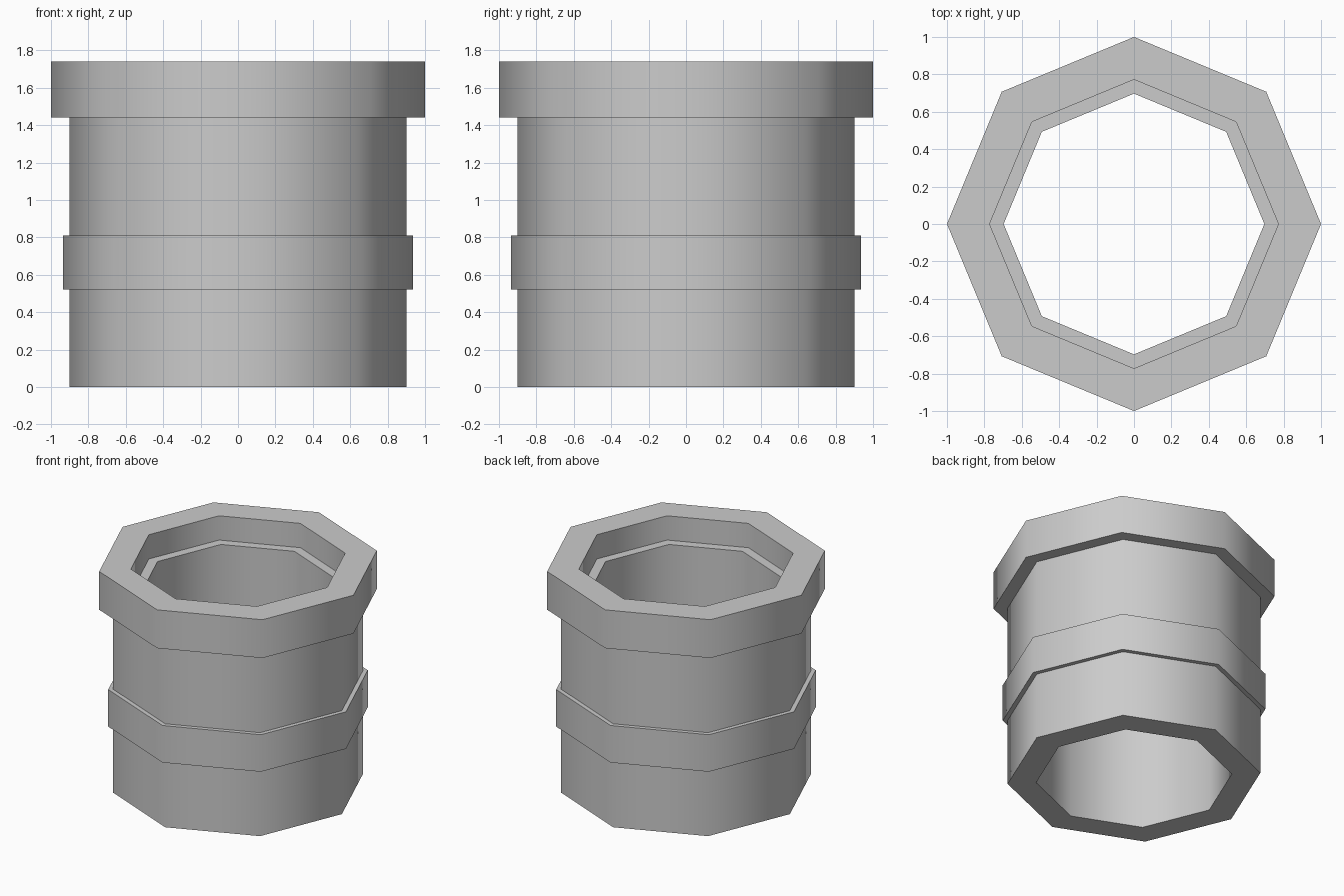
import bpy, bmesh
from math import cos, sin, pi, radians

if "Cube" in bpy.data.objects:
    bpy.data.objects.remove(bpy.data.objects["Cube"])

SIDES = 8

# Closed wall cross-section as (radius, height): up the outside, down the inside
profile = [
    (0.90, 0.00), (0.90, 0.52),                # lower wall
    (0.935, 0.52), (0.935, 0.81),              # middle band
    (0.90, 0.81), (0.90, 1.44),                # upper wall
    (1.00, 1.44), (1.00, 1.74),                # top collar
    (0.772, 1.74), (0.772, 1.55),              # socket recess
    (0.697, 1.55), (0.697, 0.00),              # ledge and bore
]

# Sweep the section round the z axis
bm = bmesh.new()
rings = []
for i in range(SIDES):
    a = 2 * pi * i / SIDES
    rings.append([bm.verts.new((r * cos(a), r * sin(a), z)) for r, z in profile])
n = len(profile)
for i in range(SIDES):
    a, b = rings[i], rings[(i + 1) % SIDES]
    for j in range(n):
        k = (j + 1) % n
        bm.faces.new((a[j], b[j], b[k], a[k]))
bmesh.ops.recalc_face_normals(bm, faces=bm.faces)

mesh = bpy.data.meshes.new("pipe_section")
bm.to_mesh(mesh)
bm.free()
pipe = bpy.data.objects.new("pipe_section", mesh)
bpy.context.collection.objects.link(pipe)

# Smooth round the sides, sharp at the steps
bpy.context.view_layer.objects.active = pipe
pipe.select_set(True)
bpy.ops.object.shade_smooth_by_angle(angle=radians(60))
